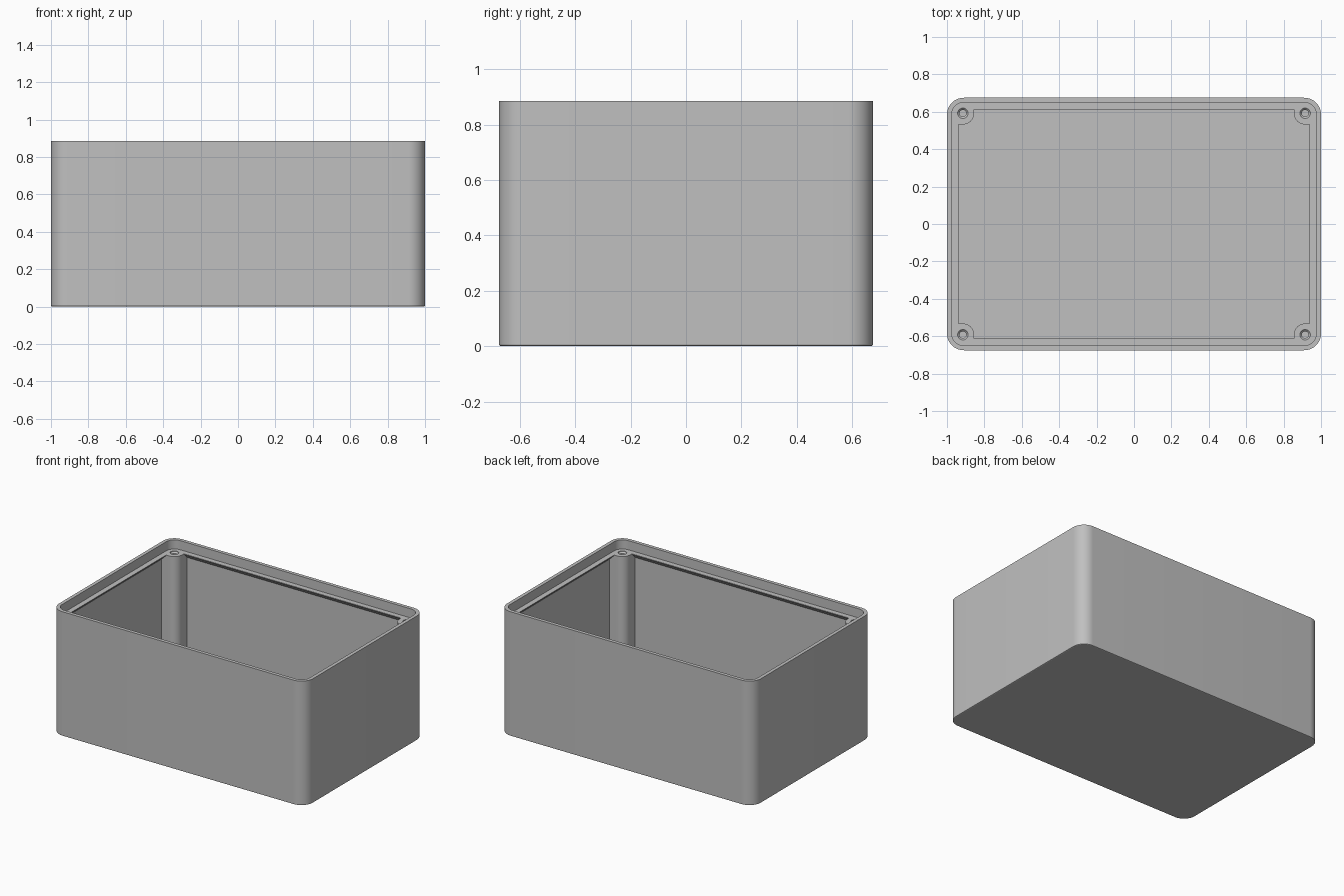
import bpy, bmesh
from math import cos, sin, pi, radians

if "Cube" in bpy.data.objects:
    bpy.data.objects.remove(bpy.data.objects["Cube"], do_unlink=True)

HX, HY, H = 1.0, 0.675, 0.885      # outer half sizes and height
R = 0.09                           # outer corner radius
WALL, SHELF = 0.025, 0.06          # wall thickness, inset of the shelf opening
SHELF_Z, FLOOR_Z = H - 0.065, 0.03
POST_X, POST_Y, POST_R = 0.915, 0.592, 0.06
SEG = 12
SIGNS = [(1, 1), (-1, 1), (-1, -1), (1, -1)]

grey = bpy.data.materials.new("plain grey")
grey.use_nodes = True
colour = (0.527, 0.527, 0.527, 1)
grey.diffuse_color = colour
grey.node_tree.nodes["Principled BSDF"].inputs["Base Color"].default_value = colour


def mirror_corner(corner, z):
    """Repeat one corner's points around all four corners, counter-clockwise."""
    ring = []
    for sx, sy in SIGNS:
        pts = corner if sx * sy > 0 else corner[::-1]
        ring += [(sx * x, sy * y, z) for x, y in pts]
    return ring


def rounded(inset, z):
    """Rounded rectangle, inset from the outer outline."""
    r = R - inset
    steps = SEG + 2
    return mirror_corner([(HX - R + r * cos(pi / 2 * i / steps),
                           HY - R + r * sin(pi / 2 * i / steps))
                          for i in range(steps + 1)], z)


def notched(inset, z):
    """Rectangle whose corners are cut away by the round screw posts."""
    arc = [(POST_X - POST_R * sin(pi / 2 * i / SEG),
            POST_Y - POST_R * cos(pi / 2 * i / SEG)) for i in range(SEG + 1)]
    x, y = HX - inset, HY - inset
    return mirror_corner([(x, POST_Y - POST_R)] + arc + [(POST_X - POST_R, y)], z)


def circle(cx, cy, r, z):
    return [(cx + r * cos(2 * pi * i / 32), cy + r * sin(2 * pi * i / 32), z)
            for i in range(32)]


def loft(bm, rings):
    """Skin successive rings and cap both ends."""
    loops = [[bm.verts.new(p) for p in ring] for ring in rings]
    for a, b in zip(loops, loops[1:]):
        for i in range(len(a)):
            j = (i + 1) % len(a)
            bm.faces.new((a[i], a[j], b[j], b[i]))
    bm.faces.new(loops[0][::-1])
    bm.faces.new(loops[-1])


def finish(bm, name):
    bmesh.ops.recalc_face_normals(bm, faces=bm.faces)
    mesh = bpy.data.meshes.new(name)
    bm.to_mesh(mesh)
    bm.free()
    mesh.materials.append(grey)
    obj = bpy.data.objects.new(name, mesh)
    bpy.context.collection.objects.link(obj)
    return obj


# Box shell: base edge, outer wall, rim, lid recess, shelf, chamfered underside, floor
bm = bmesh.new()
loft(bm, [rounded(0.006, 0), rounded(0.002, 0.002), rounded(0, 0.006),
          rounded(0, H), rounded(WALL, H), rounded(WALL, SHELF_Z),
          notched(SHELF + 0.002, SHELF_Z),
          notched(SHELF + 0.002, SHELF_Z - 0.004),
          notched(WALL, SHELF_Z - 0.04), notched(WALL, FLOOR_Z)])
box = finish(bm, "enclosure_box")

# Countersunk screw holes in the four posts
bm = bmesh.new()
for sx, sy in SIGNS:
    x, y = sx * POST_X, sy * POST_Y
    loft(bm, [circle(x, y, r, SHELF_Z + dz) for r, dz in
              [(0.028, 0.01), (0.028, -0.004), (0.018, -0.014), (0.018, -0.3)]])
cutter = finish(bm, "screw_hole_cutter")
cutter.hide_render = True

cut = box.modifiers.new("screw_holes", "BOOLEAN")
cut.operation = "DIFFERENCE"
cut.solver = "EXACT"
cut.object = cutter

# Bake the cut, drop the cutter, shade the rounded corners
bpy.context.view_layer.update()
baked = bpy.data.meshes.new_from_object(
    box.evaluated_get(bpy.context.evaluated_depsgraph_get()))
box.modifiers.clear()
box.data = baked
bpy.data.objects.remove(cutter, do_unlink=True)

bpy.ops.object.select_all(action="DESELECT")
box.select_set(True)
bpy.context.view_layer.objects.active = box
bpy.ops.object.shade_smooth_by_angle(angle=radians(25))
